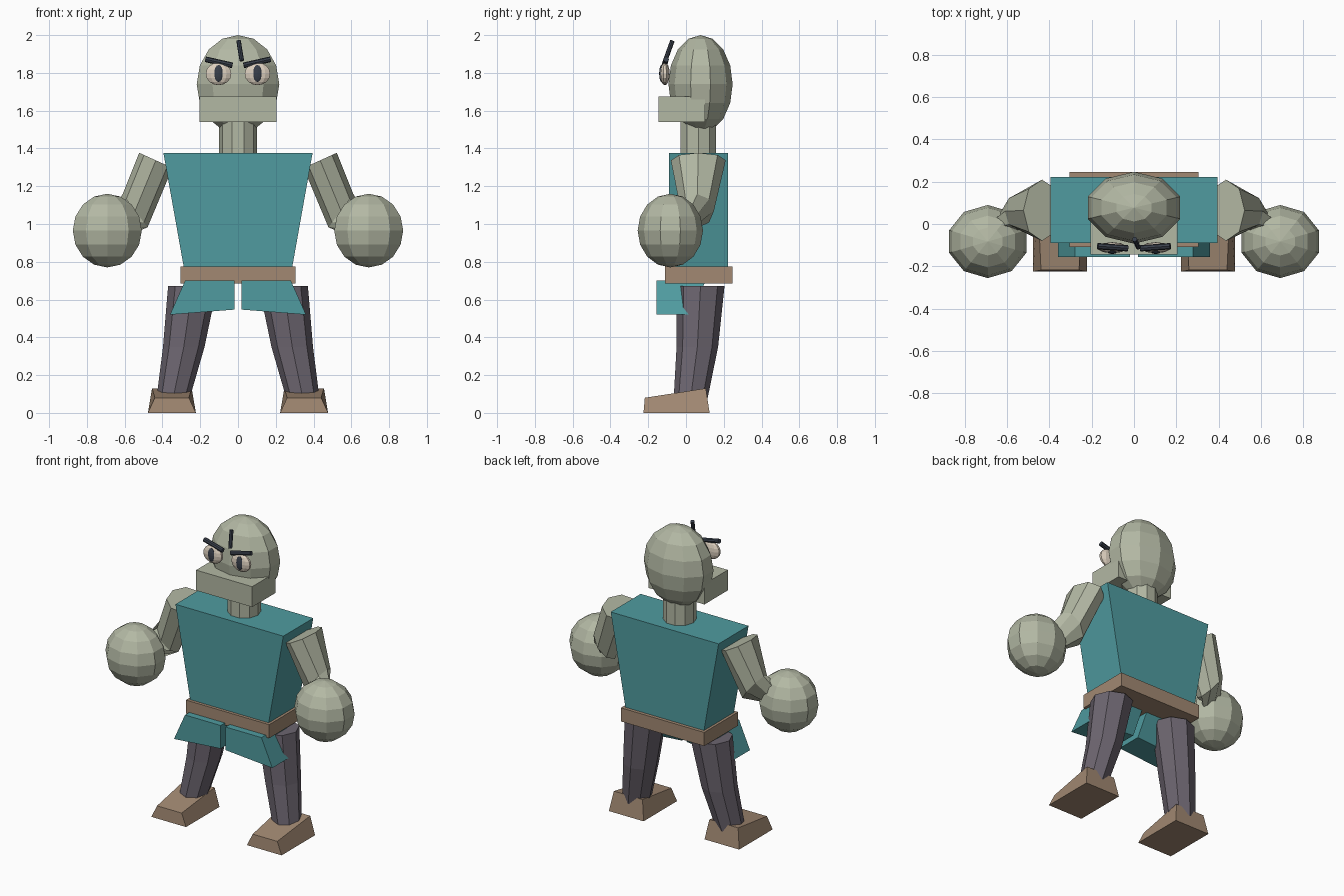
import bpy, bmesh
from math import sin, cos, pi
from mathutils import Vector

if "Cube" in bpy.data.objects:
    bpy.data.objects.remove(bpy.data.objects["Cube"])


def material(name, rgb):
    m = bpy.data.materials.new(name)
    m.diffuse_color = (*rgb, 1)
    m.use_nodes = True
    m.node_tree.nodes["Principled BSDF"].inputs["Base Color"].default_value = m.diffuse_color
    return m


SKIN = material("skin", (0.45, 0.48, 0.37))
TEAL = material("cloth", (0.08, 0.33, 0.35))
BROWN = material("leather", (0.36, 0.25, 0.17))
PANTS = material("trousers", (0.15, 0.13, 0.16))
DARK = material("dark", (0.04, 0.05, 0.07))
IVORY = material("ivory", (0.72, 0.63, 0.52))


def finish(name, bm, mat):
    bmesh.ops.recalc_face_normals(bm, faces=bm.faces)
    me = bpy.data.meshes.new(name)
    bm.to_mesh(me)
    bm.free()
    me.materials.append(mat)
    ob = bpy.data.objects.new(name, me)
    bpy.context.collection.objects.link(ob)
    return ob


def ball(name, c, r, mat, seg=10, rings=8):
    bm = bmesh.new()
    bmesh.ops.create_uvsphere(bm, u_segments=seg, v_segments=rings, radius=1)
    for v in bm.verts:
        v.co = Vector(c) + Vector(a * b for a, b in zip(v.co, r))
    return finish(name, bm, mat)


def skin_rings(name, rings, mat):
    """Bridge point rings of equal length and cap both ends."""
    bm = bmesh.new()
    loops = [[bm.verts.new(p) for p in ring] for ring in rings]
    n = len(loops[0])
    for a, b in zip(loops, loops[1:]):
        for i in range(n):
            j = (i + 1) % n
            bm.faces.new((a[i], a[j], b[j], b[i]))
    bm.faces.new(loops[0])
    bm.faces.new(loops[-1])
    return finish(name, bm, mat)


def block(name, lo, hi, mat):
    """lo / hi: (x0, x1, y0, y1, z) rectangles."""
    rect = [[(a, c, z), (b, c, z), (b, d, z), (a, d, z)] for a, b, c, d, z in (lo, hi)]
    return skin_rings(name, rect, mat)


def limb(name, sections, mat, n=8):
    """sections: (centre, half axis u, half axis v)."""
    rings = []
    for c, u, v in sections:
        c, u, v = Vector(c), Vector(u), Vector(v)
        rings.append([c + u * cos(2 * pi * i / n) + v * sin(2 * pi * i / n) for i in range(n)])
    return skin_rings(name, rings, mat)


def rod(name, a, b, r, mat):
    a, b = Vector(a), Vector(b)
    u = (b - a).cross(Vector((0, 1, 0))).normalized() * r
    v = (b - a).cross(u).normalized() * r
    return limb(name, [(a, u, v), (b, u, v)], mat)


# head, jaw and neck
ball("head", (0, 0.077, 1.74), (0.23, 0.17, 0.26), SKIN)
block("jaw", (-0.205, 0.205, -0.145, 0.1, 1.54), (-0.205, 0.205, -0.145, 0.1, 1.675), SKIN)
limb("neck", [((0, 0.065, z), (0.1, 0, 0), (0, 0.1, 0)) for z in (1.36, 1.55)], SKIN, 10)

# torso and belt
block("torso", (-0.285, 0.285, -0.09, 0.223, 0.76), (-0.395, 0.395, -0.09, 0.223, 1.377), TEAL)
block("belt", (-0.305, 0.305, -0.11, 0.245, 0.685), (-0.305, 0.305, -0.11, 0.245, 0.775), BROWN)

# frown crease
rod("frown_crease", (0.02, -0.11, 1.865), (0.003, -0.072, 1.97), 0.012, DARK)

for side, s in (("left", 1), ("right", -1)):
    # face
    ball(side + "_eye", (s * 0.103, -0.112, 1.795), (0.071, 0.026, 0.06), IVORY)
    ball(side + "_pupil", (s * 0.103, -0.13, 1.797), (0.025, 0.012, 0.045), DARK)
    rod(side + "_eyebrow", (s * 0.03, -0.115, 1.84), (s * 0.172, -0.105, 1.872), 0.015, DARK)

    # arm and fist
    limb(side + "_arm", [
        ((s * 0.435, 0.065, 1.337), (s * 0.088, 0, 0.04), (0, 0.145, 0)),
        ((s * 0.545, 0.06, 1.07), (s * 0.066, 0, 0.088), (0, 0.088, 0)),
        ((s * 0.64, -0.03, 1.0), (s * 0.05, 0.03, 0.03), (s * -0.02, 0.02, -0.06)),
    ], SKIN)
    ball(side + "_fist", (s * 0.692, -0.083, 0.965), (0.192, 0.173, 0.195), SKIN)

    # leg
    limb(side + "_leg", [
        ((s * 0.24, 0.077, 0.672), (s * 0.13, 0, 0), (0, 0.127, 0)),
        ((s * 0.287, 0.06, 0.35), (s * 0.11, 0, 0), (0, 0.11, 0)),
        ((s * 0.343, 0.025, 0.08), (s * 0.088, 0, 0), (0, 0.09, 0)),
    ], PANTS)

    # shoe: profile widths from sole to sloped top
    skin_rings(side + "_shoe", [
        [(s * (0.35 + w), y, z) for w, y, z in ring] for ring in (
            [(-0.127, -0.225, 0), (0.127, -0.225, 0), (0.127, 0.125, 0), (-0.127, 0.125, 0)],
            [(-0.09, -0.218, 0.08), (0.09, -0.218, 0.08), (0.105, 0.105, 0.13), (-0.105, 0.105, 0.13)],
        )], BROWN)

    # tunic skirt flap, flaring outward
    skin_rings(side + "_skirt_flap", [
        [(s * x, y, z) for x, y, z in ring] for ring in (
            [(0.018, -0.155, 0.7), (0.28, -0.155, 0.7), (0.28, 0.105, 0.7), (0.018, 0.105, 0.7)],
            [(0.018, -0.155, 0.547), (0.36, -0.155, 0.52), (0.36, 0.015, 0.52), (0.018, 0.015, 0.547)],
        )], TEAL)
